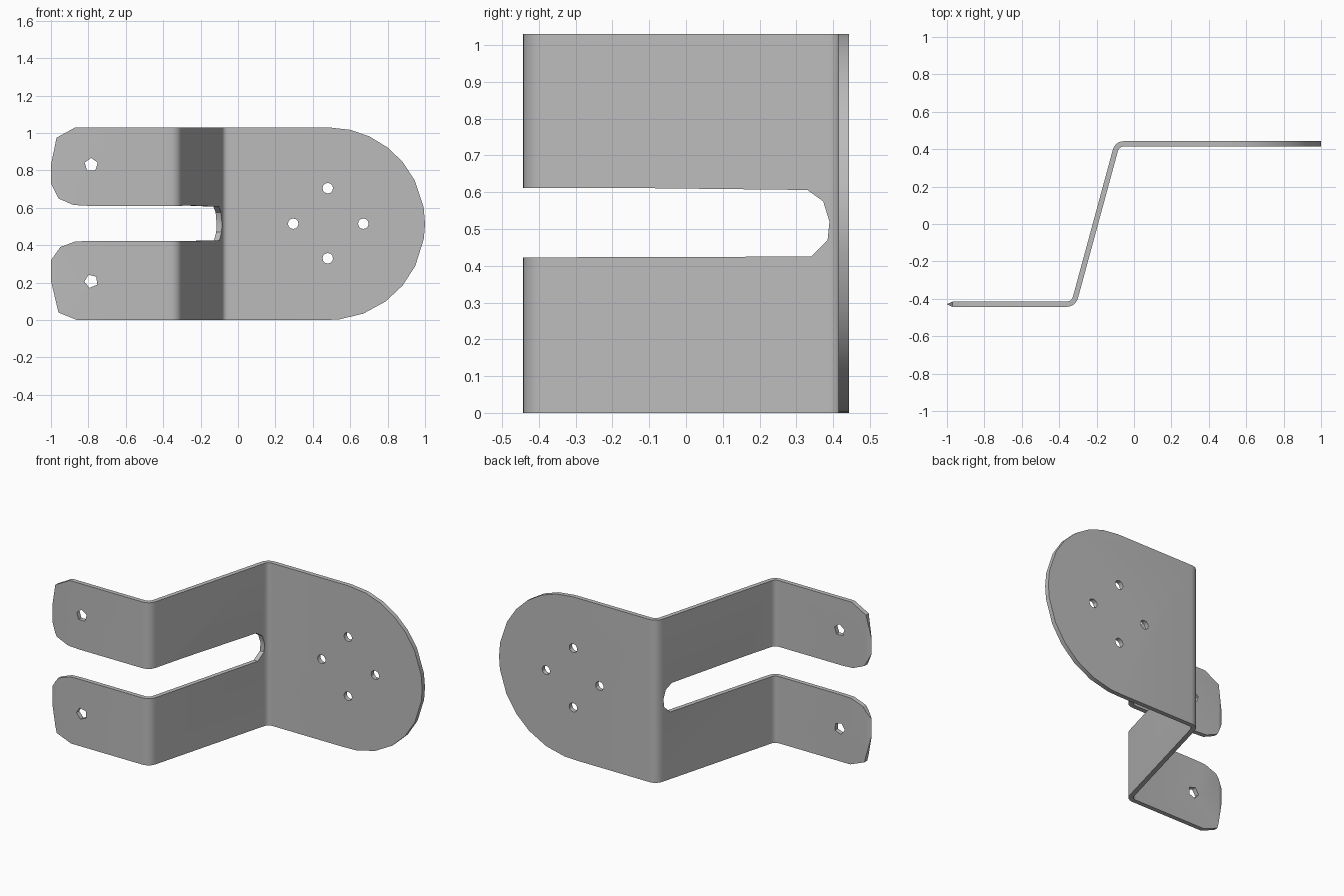
import bpy, bmesh, math
from mathutils import Vector

cube = bpy.data.objects.get("Cube")
if cube:
    bpy.data.objects.remove(cube, do_unlink=True)

THICK = 0.028
FLAT_Y = 0.429      # distance of each flange's mid-plane from the centre
HEIGHT = 1.03

metal = bpy.data.materials.new("grey metal")
metal.use_nodes = True
metal.diffuse_color = (0.5, 0.5, 0.5, 1)
metal.node_tree.nodes["Principled BSDF"].inputs["Base Color"].default_value = (0.5, 0.5, 0.5, 1)


def prism(name, points, axis, low, high):
    """Extrude a 2D outline along one axis."""
    place = {"x": lambda p, d: (d, p[0], p[1]),
             "y": lambda p, d: (p[0], d, p[1]),
             "z": lambda p, d: (p[0], p[1], d)}[axis]
    bm = bmesh.new()
    face = bm.faces.new([bm.verts.new(place(p, low)) for p in points])
    ext = bmesh.ops.extrude_face_region(bm, geom=[face])
    shift = Vector(place((0, 0), high - low))
    bmesh.ops.translate(bm, vec=shift,
                        verts=[v for v in ext["geom"] if isinstance(v, bmesh.types.BMVert)])
    bmesh.ops.recalc_face_normals(bm, faces=bm.faces)
    mesh = bpy.data.meshes.new(name)
    bm.to_mesh(mesh)
    bm.free()
    obj = bpy.data.objects.new(name, mesh)
    bpy.context.collection.objects.link(obj)
    return obj


def cut(target, cutter, operation="DIFFERENCE"):
    """Apply a boolean and discard the cutter."""
    cutter.hide_render = True
    mod = target.modifiers.new("cut", "BOOLEAN")
    mod.operation = operation
    mod.solver = "EXACT"
    mod.object = cutter
    bpy.context.view_layer.objects.active = target
    bpy.ops.object.modifier_apply(modifier=mod.name)
    bpy.data.objects.remove(cutter, do_unlink=True)


def ring(cx, cz, radius, angles):
    return [(cx + radius * math.cos(math.radians(a)),
             cz + radius * math.sin(math.radians(a))) for a in angles]


def bend(before, corner, after, reach=0.04, steps=6):
    """Rounded corner of the folded sheet."""
    start = corner + (before - corner).normalized() * reach
    end = corner + (after - corner).normalized() * reach
    ts = [i / steps for i in range(steps + 1)]
    return [start * (1 - t) ** 2 + corner * 2 * t * (1 - t) + end * t * t for t in ts]


# Folded sheet: front flange, slanted web, back flange
tip = Vector((-0.97, -FLAT_Y))
fold_a = Vector((-0.323, -FLAT_Y))
fold_b = Vector((-0.09, FLAT_Y))
end = Vector((1.1, FLAT_Y))
path = [tip] + bend(tip, fold_a, fold_b) + bend(fold_a, fold_b, end) + [end]
left_side, right_side = [], []
for i, p in enumerate(path):
    d = (path[min(i + 1, len(path) - 1)] - path[max(i - 1, 0)]).normalized()
    normal = Vector((-d.y, d.x)) * THICK / 2
    left_side.append(p + normal)
    right_side.append(p - normal)
sheet = left_side + right_side[::-1] + [Vector((-1.002, -FLAT_Y))]
bracket = prism("bracket", sheet, "z", -0.1, HEIGHT + 0.1)

# Outline: round right end, two lobes on the left
round_end = ring(0.485, HEIGHT / 2, HEIGHT / 2,
                 [-84, -69, -54, -40, -26, -9, 0, 10, 27, 40, 52, 65, 77, 90])
upper_lobe = [(-0.87, HEIGHT), (-0.97, 0.975), (-1, 0.83), (-1, 0.73),
              (-0.96, 0.65), (-0.88, 0.615), (-0.6, 0.6)]
lower_lobe = [(-0.6, 0.43), (-0.87, 0.42), (-0.95, 0.39), (-1, 0.32),
              (-1, 0.21), (-0.96, 0.04), (-0.86, 0)]
outline = prism("outline_cutter", round_end + upper_lobe + lower_lobe + [(0.45, 0)], "y", -1, 1)
cut(bracket, outline, "INTERSECT")

# Slot between the arms, with chamfered end in the web
slot = [(-1, 0.421), (0.34, 0.425), (0.385, 0.47), (0.39, 0.52),
        (0.373, 0.575), (0.33, 0.606), (-0.2, 0.612), (-1, 0.608)]
cut(bracket, prism("slot_cutter", slot, "x", -2, 0.9))

# Four round holes in the back flange
for x, z in [(0.48, 0.705), (0.48, 0.33), (0.295, 0.515), (0.67, 0.515)]:
    cut(bracket, prism("hole_cutter", ring(x, z, 0.028, range(0, 360, 30)), "y", 0.2, 0.7))

# Coarse five-sided hole in each lobe
for z, turn in [(0.83, 90), (0.208, 40)]:
    cut(bracket, prism("lobe_hole_cutter",
                       ring(-0.785, z, 0.037, range(turn, turn + 360, 72)), "y", -0.7, -0.2))

# Finish
bracket.data.materials.clear()
bracket.data.materials.append(metal)
for poly in bracket.data.polygons:
    poly.material_index = 0
bpy.ops.object.select_all(action="DESELECT")
bracket.select_set(True)
bpy.context.view_layer.objects.active = bracket
bpy.ops.object.shade_smooth_by_angle(angle=math.radians(30))
